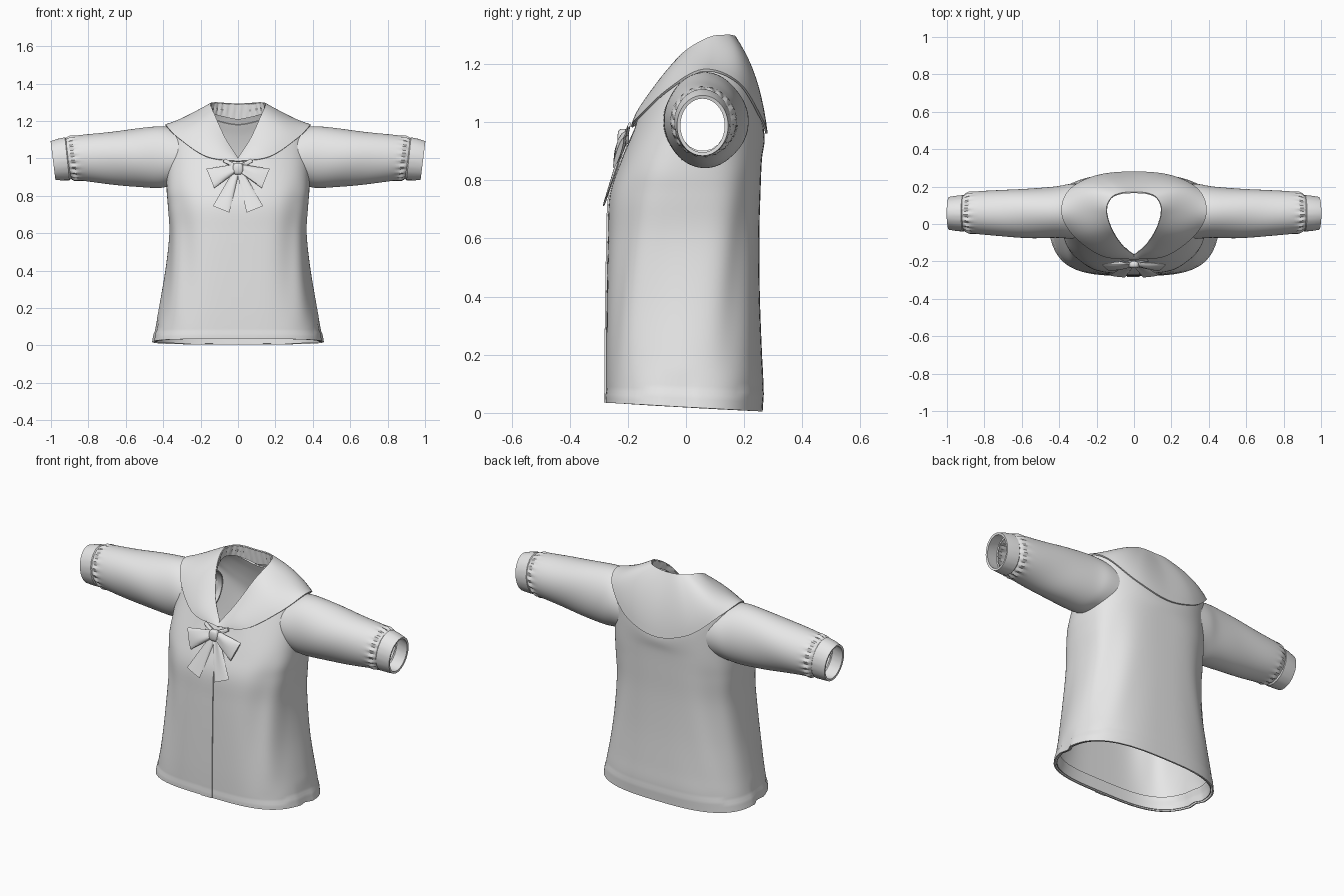
import bpy, bmesh, math
from mathutils import Vector

if "Cube" in bpy.data.objects:
    bpy.data.objects.remove(bpy.data.objects["Cube"])

cloth = bpy.data.materials.new("grey_cloth")
cloth.diffuse_color = (0.8, 0.8, 0.8, 1)
cloth.use_nodes = True
cloth.node_tree.nodes["Principled BSDF"].inputs["Base Color"].default_value = cloth.diffuse_color
N = 96            # columns around the body
H = N // 2


def catmull(pts, steps):
    """Smooth curve through points, with `steps` samples per span."""
    p = [Vector(q) for q in pts]
    p = [p[0] * 2 - p[1]] + p + [p[-1] * 2 - p[-2]]
    out = []
    for i in range(1, len(p) - 2):
        a, b, c, d = p[i - 1:i + 3]
        for k in range(steps):
            t = k / steps
            out.append(0.5 * (2 * b + (c - a) * t + (2 * a - 5 * b + 4 * c - d) * t * t
                              + (3 * b - a - 3 * c + d) * t ** 3))
    return out + [p[-2]]


def loft(name, rings, thickness=0.0, caps=False, drop=None):
    """Closed rings skinned into a tube, optionally thickened or capped."""
    bm = bmesh.new()
    vs = [[bm.verts.new(p) for p in r] for r in rings]
    n = len(rings[0])
    for a, b in zip(vs, vs[1:]):
        for i in range(n):
            j = (i + 1) % n
            bm.faces.new((a[i], a[j], b[j], b[i]))
    if caps:
        bm.faces.new(vs[0])
        bm.faces.new(vs[-1])
    if drop:
        gone = [f for f in bm.faces if drop(f.calc_center_median())]
        bmesh.ops.delete(bm, geom=gone, context='FACES')
    bmesh.ops.recalc_face_normals(bm, faces=bm.faces)
    me = bpy.data.meshes.new(name)
    bm.to_mesh(me)
    bm.free()
    me.materials.append(cloth)
    ob = bpy.data.objects.new(name, me)
    bpy.context.collection.objects.link(ob)
    bpy.ops.object.select_all(action='DESELECT')
    ob.select_set(True)
    bpy.context.view_layer.objects.active = ob
    if thickness:
        m = ob.modifiers.new("thickness", 'SOLIDIFY')
        m.thickness = thickness
        m.offset = 0
        bpy.ops.object.modifier_apply(modifier=m.name)
    bpy.ops.object.shade_smooth_by_angle(angle=math.radians(38))
    return ob


def rail(pts):
    """Half curve from front to back (rounded at the back), mirrored to a ring."""
    x, y, z = pts[-2]
    half = catmull(pts + [(-x, y, z)], H // (len(pts) - 1))[:H + 1]
    return half + [Vector((-p.x, p.y, p.z)) for p in half[-2:0:-1]]


# Sailor collar: neck edge, middle and outer edge
inner = rail([(0, -.165, 1.0), (.065, -.11, 1.10), (.122, -.02, 1.225), (.146, .075, 1.287),
              (.122, .138, 1.297), (.07, .163, 1.295), (0, .168, 1.292)])
middle = rail([(0, -.177, .992), (.118, -.15, 1.06), (.225, -.05, 1.175), (.266, .067, 1.222),
               (.245, .175, 1.222), (.155, .23, 1.165), (0, .24, 1.13)])
outer = rail([(0, -.187, .983), (.17, -.168, 1.01), (.32, -.062, 1.11), (.387, .06, 1.178),
              (.345, .18, 1.135), (.2, .257, 1.015), (0, .277, .96)])


def collar_ring(t):
    a, b, c = (1 - t) * (1 - 2 * t), 4 * t * (1 - t), t * (2 * t - 1)
    return [p * a + q * b + r * c for p, q, r in zip(inner, middle, outer)]


loft("sailor_collar", [collar_ring(k / 10) for k in range(11)], 0.008)

# Gathered neck band inside the collar
band = []
for k in range(5):
    t = k / 4
    ring = []
    for i, p in enumerate(inner):
        back = min(i, N - i) / H
        ripple = 0.004 * math.sin(i * math.pi / 2) * math.sin(math.pi * t)
        s = 1.0 + 0.05 * t + ripple / 0.15
        ring.append(Vector((p.x * s, .05 + (p.y - .05) * s, p.z - t * (.015 + .07 * back))))
    band.append(ring)
loft("neck_band", band, 0.004)

# Body: z, half width, front y, back y, front corner roundness
body_keys = [(.035, .452, -.270, .257, .57), (.12, .435, -.271, .262, .57),
             (.22, .415, -.271, .257, .58), (.40, .385, -.269, .25, .62),
             (.60, .366, -.265, .248, .68), (.75, .373, -.258, .252, .74),
             (.87, .378, -.218, .257, .77)]


def spow(v, e):
    return math.copysign(abs(v) ** e, v)


def body_ring(z, hw, yf, yb, ef):
    ring = []
    for i in range(N):
        th = 2 * math.pi * i / N
        e = ef if math.cos(th) > 0 else .70
        c = spow(math.cos(th), e)
        y = -.015 + ((yf + .015) if c > 0 else (yb + .015)) * abs(c)
        lower = max(0, 1 - z / .3) * .034
        x = hw * spow(math.sin(th), e) * (1 - (.05 + .35 * (.77 - ef)) * max(0, c))
        ring.append(Vector((x, y, z - lower * (.5 - c / 2))))
    return ring


def tucked(t):
    return [Vector((p.x * .945, .04 + (p.y - .04) * .955, p.z - .015)) for p in collar_ring(t)]


keys = [body_ring(*k) for k in body_keys] + [tucked(t) for t in (1, .75, .5, .3)]
columns = [catmull([r[i] for r in keys], 6) for i in range(N)]
rows = [[c[k] for c in columns] for k in range(len(columns[0]))]
for row in rows:
    for i, p in enumerate(row):
        th = 2 * math.pi * i / N
        side = abs(math.sin(th))
        # soft drape folds, hem band and pleated side vents
        fold = .022 * side ** 2 * math.cos(8 * abs(math.pi - th) + 5 * p.z) * max(0, 1 - (p.z - .5) ** 2 / .16)
        hem = .01 if p.z < .07 else 0
        p.x *= 1 + fold * .4 + hem
        p.y *= 1 + fold * 2 + hem
        if i in (N // 4, 3 * N // 4) and p.z < .15:
            p.x *= 1 - .05 * (1 - p.z / .15)


def armhole(c):
    return abs(c.x) > .28 and ((c.y - .065) / .115) ** 2 + ((c.z - 1.0) / .135) ** 2 < 1


loft("blouse_body", rows, 0.008, drop=armhole)

# Turned-up hem facing inside the bottom edge
loft("hem_facing", [[Vector((p.x * .972, p.y * .965, p.z + .004)) for p in r]
                    for r in rows if r[0].z < .11], 0.004)

# Front button placket
loft("front_placket", [[(-.038, r[0].y - .009, r[0].z), (.03, r[0].y - .009, r[0].z),
                        (.03, r[0].y + .003, r[0].z), (-.038, r[0].y + .003, r[0].z)]
                       for r in rows if r[0].z < .93], caps=True)

# Sleeves and cuffs: x, centre y, radius y, centre z, radius z
sleeve_keys = [(.25, .068, .145, 1.0, .140), (.34, .068, .143, 1.004, .150),
               (.42, .064, .134, 1.006, .162), (.55, .059, .130, 1.005, .152),
               (.70, .058, .121, 1.003, .135), (.84, .06, .111, 1.002, .119),
               (.89, .06, .102, 1.0, .112), (.915, .058, .088, .999, .100)]
cuff_keys = [(.908, .057, .086, .998, .102), (.915, .057, .092, .998, .109),
             (.95, .057, .088, .994, .105), (.988, .057, .082, .988, .098)]


def tube(table, s, tilt):
    rings = []
    for x, yc, ry, zc, rz in table:
        ring = []
        for i in range(80):
            a = 2 * math.pi * i / 80
            gather = .05 * math.exp(-((x - .882) / .022) ** 2) * math.sin(20 * a)
            fold = .02 * math.sin(3 * a + 9 * x) * math.exp(-((x - .62) / .18) ** 2)
            k = 1 + gather + fold
            ring.append(Vector((s * (x + tilt(x) * math.sin(a)), yc + ry * k * math.cos(a),
                                zc + rz * k * math.sin(a))))
        rings.append(ring)
    return rings


def smooth_table(table):
    xyz = catmull([k[:3] for k in table], 5)
    rest = catmull([(k[3], k[4], 0) for k in table], 5)
    return [(p.x, p.y, p.z, q.x, q.y) for p, q in zip(xyz, rest)]


for s, label in ((1, "left"), (-1, "right")):
    loft(label + "_sleeve", tube(smooth_table(sleeve_keys), s,
                                 lambda x: -.02 + .034 * max(0, min(1, (x - .33) / .5))), 0.006)
    loft(label + "_cuff", tube(cuff_keys, s, lambda x: .012), 0.012)


# Ribbon bow: loops, tails and knot
def ribbon(name, start, end, w0, w1, thick, puff, lift):
    a, b = Vector(start), Vector(end)
    d = (b - a).normalized()
    side = Vector((-d.y, d.x))
    rings = []
    for k in range(9):
        u = k / 8
        c = a.lerp(b, u)
        w = w0 + (w1 - w0) * u
        t = thick + puff * math.sin(math.pi * min(1, u * .8 + .1))
        ring = []
        for i in range(16):
            g = 2 * math.pi * i / 16
            q = c + side * w * math.cos(g)
            crease = .004 * math.cos(3 * g) * (1 - u)
            y = -.203 - .32 * (.96 - q.y) - lift + t * math.sin(g) + crease
            ring.append((q.x, y, q.y))
        rings.append(ring)
    loft(name, rings, caps=True)


for s, label in ((1, "left"), (-1, "right")):
    ribbon(label + "_bow_loop", (s * .01, .95), (s * .148, .893), .02, .056, .005, .011, .008)
    ribbon(label + "_bow_tail", (s * .008, .935), (s * .09, .728), .016, .047, .004, 0, .001)
    ribbon(label + "_bow_tie_end", (s * .01, .955), (s * .075, .99), .012, .01, .005, 0, .002)

knot = []
for k in range(9):
    f = math.pi * (k + .5) / 9
    r = math.sin(f) ** .5
    knot.append([(.028 * r * spow(math.cos(g), .6), -.216 + .02 * r * spow(math.sin(g), .6),
                  .945 - .032 * math.cos(f)) for g in (2 * math.pi * i / 20 for i in range(20))])
loft("bow_knot", knot, caps=True)
